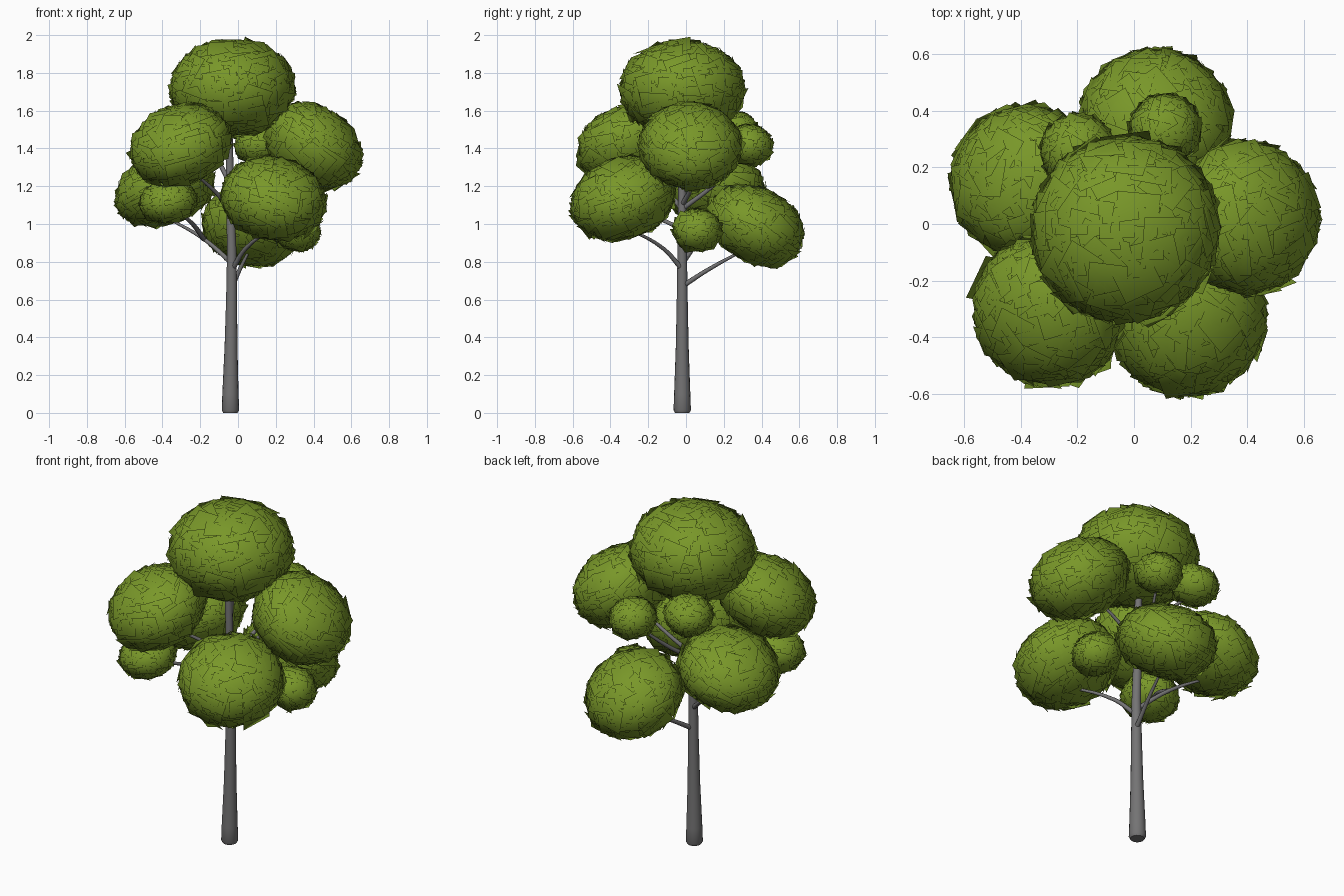
import bpy, bmesh, math, random
from mathutils import Vector, Matrix

random.seed(4)
cube = bpy.data.objects.get("Cube")
if cube:
    bpy.data.objects.remove(cube, do_unlink=True)


def material(name, rgb):
    m = bpy.data.materials.new(name)
    m.use_nodes = True
    m.diffuse_color = (*rgb, 1)
    bsdf = m.node_tree.nodes["Principled BSDF"]
    bsdf.inputs["Base Color"].default_value = (*rgb, 1)
    bsdf.inputs["Roughness"].default_value = 0.9
    return m


leaf_green = material("leaf green", (0.19, 0.31, 0.022))
bark_grey = material("bark grey", (0.175, 0.173, 0.175))


def limb(name, points, radii, sides, kind="BEZIER"):
    """Tapered round limb swept along a path."""
    curve = bpy.data.curves.new(name, "CURVE")
    curve.dimensions = "3D"
    curve.bevel_depth = 1.0
    curve.bevel_resolution = sides // 2 - 2
    curve.resolution_u = 5
    curve.use_fill_caps = True
    spline = curve.splines.new(kind)
    pts = spline.bezier_points if kind == "BEZIER" else spline.points
    pts.add(len(points) - 1)
    for p, co, r in zip(pts, points, radii):
        p.radius = r
        if kind == "BEZIER":
            p.co = co
            p.handle_left_type = p.handle_right_type = "AUTO"
        else:
            p.co = (*co, 1)
    obj = bpy.data.objects.new(name, curve)
    bpy.context.collection.objects.link(obj)
    curve.materials.append(bark_grey)
    bpy.ops.object.select_all(action="DESELECT")
    obj.select_set(True)
    bpy.context.view_layer.objects.active = obj
    bpy.ops.object.convert(target="MESH")
    bpy.ops.object.shade_smooth_by_angle(angle=math.radians(50))


def leaf_clump(name, centre, wide, tall, tilt=0, card=0.115):
    """Squashed ball of overlapping square leaf cards, leaning away from the trunk."""
    outward = Vector((centre[0], centre[1], 0))
    axis = Vector((0, 0, 1)).cross(outward)
    lean = Matrix.Rotation(math.radians(tilt), 3, axis) if tilt else Matrix.Identity(3)
    count = int(4 * math.pi * wide * tall / card ** 2 * 5)
    golden = math.pi * (3 - math.sqrt(5))
    bm = bmesh.new()
    soft_normals = []
    for i in range(count):
        # Even spread of card centres over the ball
        h = 1 - 2 * (i + 0.5) / count
        ring = math.sqrt(1 - h * h)
        d = Vector((ring * math.cos(golden * i), ring * math.sin(golden * i), h))
        pos = Vector((d.x * wide, d.y * wide, d.z * tall)) * random.uniform(0.955, 1.0)
        normal = Vector((d.x / wide, d.y / wide, d.z / tall)).normalized()
        # Small random tilt and spin for each card
        jitter = Vector([random.uniform(-1, 1) for _ in range(3)])
        normal = (normal + jitter * 0.13).normalized()
        frame = normal.to_track_quat("Z", "Y").to_matrix()
        frame = frame @ Matrix.Rotation(random.uniform(-0.4, 0.4), 3, "Z")
        half = card * random.uniform(0.42, 0.62)
        # Longer cards hang from the lower rim
        if -0.65 < h < -0.25:
            half *= 1.2
        for x, y in [(-1, -1), (1, -1), (1, 1), (-1, 1)]:
            co = pos + frame @ Vector((x * half, y * half, 0))
            bm.verts.new(lean @ co)
            soft = Vector((co.x / wide ** 2, co.y / wide ** 2, co.z / tall ** 2))
            soft_normals.append(lean @ soft.normalized())
        bm.verts.ensure_lookup_table()
        bm.faces.new(bm.verts[-4:]).smooth = True
    mesh = bpy.data.meshes.new(name)
    bm.to_mesh(mesh)
    bm.free()
    # Shade the cards together as one rounded mass
    mesh.normals_split_custom_set_from_vertices(soft_normals)
    mesh.materials.append(leaf_green)
    obj = bpy.data.objects.new(name, mesh)
    obj.location = centre
    bpy.context.collection.objects.link(obj)


# Trunk with a softly rounded foot
limb("trunk",
     [(-0.04, -0.02, 0), (-0.04, -0.02, 0.015), (-0.04, -0.02, 0.1), (-0.037, -0.02, 0.35),
      (-0.034, -0.02, 0.6), (-0.033, -0.02, 0.85), (-0.04, -0.02, 1.1), (-0.05, -0.02, 1.6)],
     [0.038, 0.046, 0.043, 0.034, 0.029, 0.025, 0.022, 0.018], 16, "POLY")

# Branches rising into the leaf clumps
branches = {
    "back_branch": [(-0.03, -0.02, 0.67), (0.01, 0.12, 0.76), (0.07, 0.34, 0.88)],
    "front_left_branch": [(-0.03, -0.02, 0.76), (0.04, -0.12, 0.87), (0.21, -0.34, 0.99)],
    "back_right_branch": [(-0.03, -0.02, 0.79), (-0.18, 0.07, 0.92), (-0.39, 0.16, 1.04)],
    "front_right_branch": [(-0.04, -0.02, 1.08), (-0.12, -0.1, 1.17), (-0.27, -0.27, 1.3)],
    "left_branch": [(-0.04, -0.02, 1.1), (0.08, 0.03, 1.2), (0.35, 0.03, 1.36)],
    "upper_back_branch": [(-0.04, -0.02, 1.08), (0.02, 0.14, 1.2), (0.11, 0.33, 1.38)],
    "upper_right_branch": [(-0.045, -0.02, 1.22), (-0.11, 0.1, 1.34), (-0.21, 0.25, 1.46)],
    "right_twig": [(-0.18, 0.07, 0.92), (-0.25, -0.1, 1.01), (-0.35, -0.28, 1.08)],
}
for name, path in branches.items():
    limb(name, path, [0.014, 0.011, 0.006], 8)

# Large leaf clumps: centre, width radius, height radius, lean
leaf_clump("top_leaves", (-0.03, -0.02, 1.72), 0.32, 0.25, 0, 0.13)
leaf_clump("left_leaves", (0.40, 0.025, 1.415), 0.26, 0.2, 35)
leaf_clump("front_right_leaves", (-0.305, -0.31, 1.42), 0.26, 0.195, 27)
leaf_clump("front_left_leaves", (0.19, -0.335, 1.135), 0.27, 0.205, 20)
leaf_clump("back_right_leaves", (-0.39, 0.155, 1.185), 0.255, 0.18, 22)
leaf_clump("back_leaves", (0.08, 0.37, 0.995), 0.255, 0.19, 28)

# Small leaf clumps
leaf_clump("small_left_leaves", (0.31, 0.06, 0.97), 0.12, 0.105, 10, 0.075)
leaf_clump("small_right_leaves", (-0.37, -0.31, 1.12), 0.145, 0.11, 10, 0.075)
leaf_clump("small_back_leaves", (0.11, 0.335, 1.42), 0.115, 0.1, 10, 0.075)
leaf_clump("small_back_right_leaves", (-0.2, 0.26, 1.49), 0.12, 0.1, 10, 0.075)
